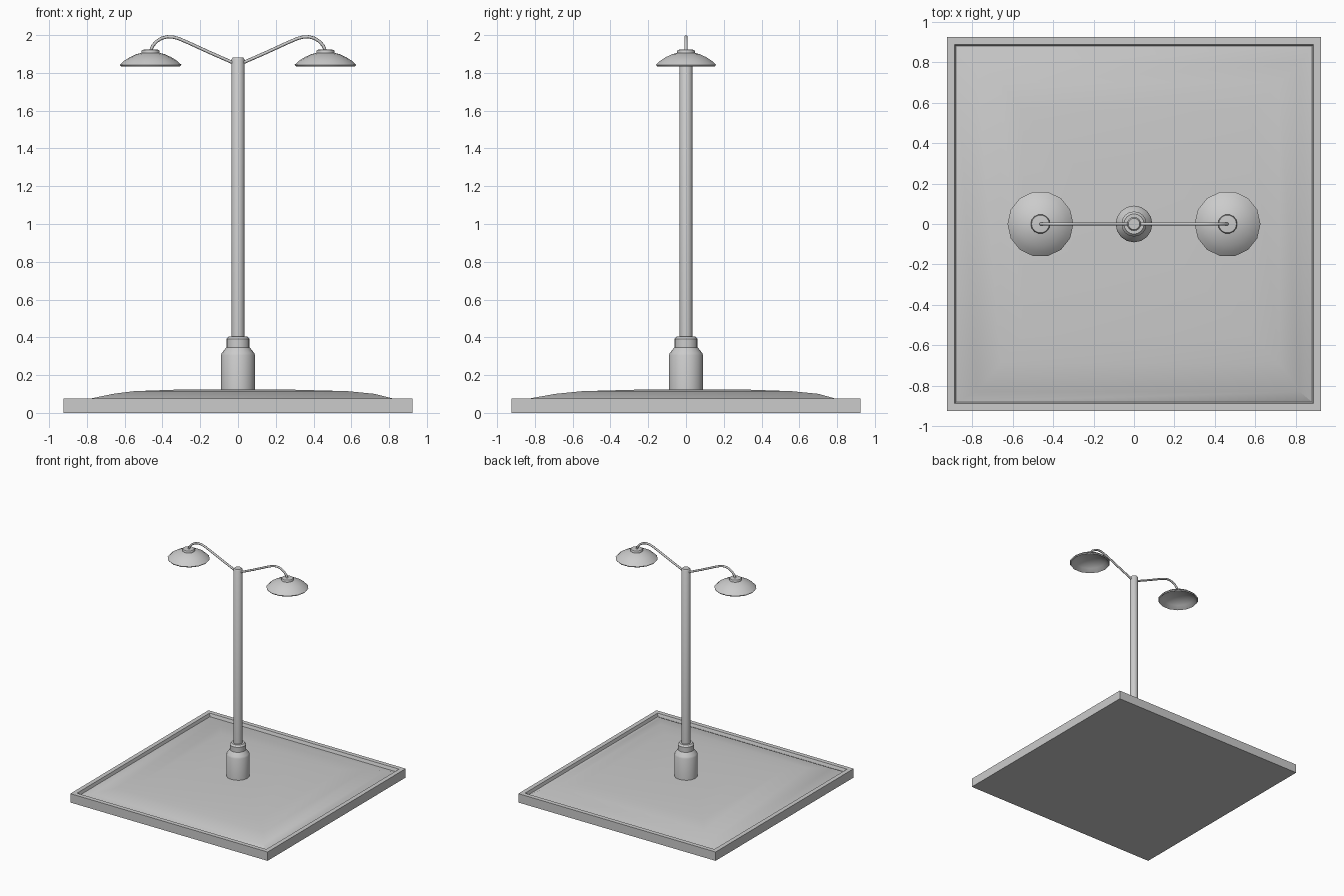
import bpy, bmesh, math

if "Cube" in bpy.data.objects:
    bpy.data.objects.remove(bpy.data.objects["Cube"])


def finish(bm, name, angle=35):
    bmesh.ops.remove_doubles(bm, verts=bm.verts, dist=1e-5)
    bmesh.ops.recalc_face_normals(bm, faces=bm.faces)
    me = bpy.data.meshes.new(name)
    bm.to_mesh(me)
    bm.free()
    ob = bpy.data.objects.new(name, me)
    bpy.context.collection.objects.link(ob)
    bpy.ops.object.select_all(action='DESELECT')
    ob.select_set(True)
    bpy.context.view_layer.objects.active = ob
    bpy.ops.object.shade_smooth_by_angle(angle=math.radians(angle))
    return ob


def loft(bm, rings, cap_start=False, cap_end=False):
    loops = [[bm.verts.new(p) for p in r] for r in rings]
    for a, b in zip(loops, loops[1:]):
        n = len(a)
        for i in range(n):
            j = (i + 1) % n
            bm.faces.new((a[i], a[j], b[j], b[i]))
    if cap_start:
        bm.faces.new(loops[0])
    if cap_end:
        bm.faces.new(loops[-1])


def lathe(name, profile, sides, cx=0.0):
    bm = bmesh.new()
    rings = [[(cx + r * math.cos(2 * math.pi * i / sides),
               r * math.sin(2 * math.pi * i / sides), z)
              for i in range(sides)] for r, z in profile]
    loft(bm, rings, True, True)
    return finish(bm, name)


def rect(x0, x1, y0, y1, z):
    return [(x0, y0, z), (x1, y0, z), (x1, y1, z), (x0, y1, z)]


def square(h, z):
    return rect(-h, h, -h, h, z)


# Square kerb tray with a raised rim
bm = bmesh.new()
loft(bm, [square(0.925, 0), square(0.925, 0.075), square(0.888, 0.075),
          square(0.878, 0.045)], True, True)
finish(bm, "kerb")

# Slightly uneven ground mound inside the kerb
bm = bmesh.new()
loft(bm, [rect(-.88, .88, -.88, .88, .05),
          rect(-.78, .82, -.83, .79, .076),
          rect(-.66, .72, -.69, .70, .101),
          rect(-.55, .58, -.55, .56, .115),
          rect(-.30, .25, -.22, .30, .124)], False, True)
finish(bm, "ground_mound")

# Post foot and pole
lathe("post_foot", [(.091, .08), (.091, .305), (.085, .318), (.062, .347),
                    (.062, .39), (.05, .404)], 16)
lathe("pole", [(.034, .38), (.034, 1.872), (.028, 1.881)], 16)

# Mirrored lamp shades and curved arms
SHADE = [(.022, 1.924), (.044, 1.922), (.048, 1.916), (.048, 1.906),
         (.075, 1.899), (.11, 1.883), (.14, 1.864), (.163, 1.843),
         (.157, 1.835), (.150, 1.838), (.125, 1.861), (.09, 1.880),
         (.045, 1.893)]
ARM = [(.02, 1.851), (.15, 1.908), (.27, 1.963), (.315, 1.982),
       (.345, 1.990), (.375, 1.991), (.405, 1.983), (.432, 1.966),
       (.452, 1.943), (.463, 1.915)]
for side, sx in (("left", -1), ("right", 1)):
    lathe(side + "_lamp_shade", SHADE, 14, sx * 0.463)

    bm = bmesh.new()
    rings = []
    for i, (x, z) in enumerate(ARM):
        a, b = ARM[max(i - 1, 0)], ARM[min(i + 1, len(ARM) - 1)]
        dx, dz = b[0] - a[0], b[1] - a[1]
        d = math.hypot(dx, dz)
        ring = []
        for k in range(8):
            t = math.tau * k / 8
            u, v = .0085 * math.cos(t), .0085 * math.sin(t)
            ring.append((sx * (x - u * dz / d), v, z + u * dx / d))
        rings.append(ring)
    loft(bm, rings, True, True)
    finish(bm, side + "_arm", 50)
